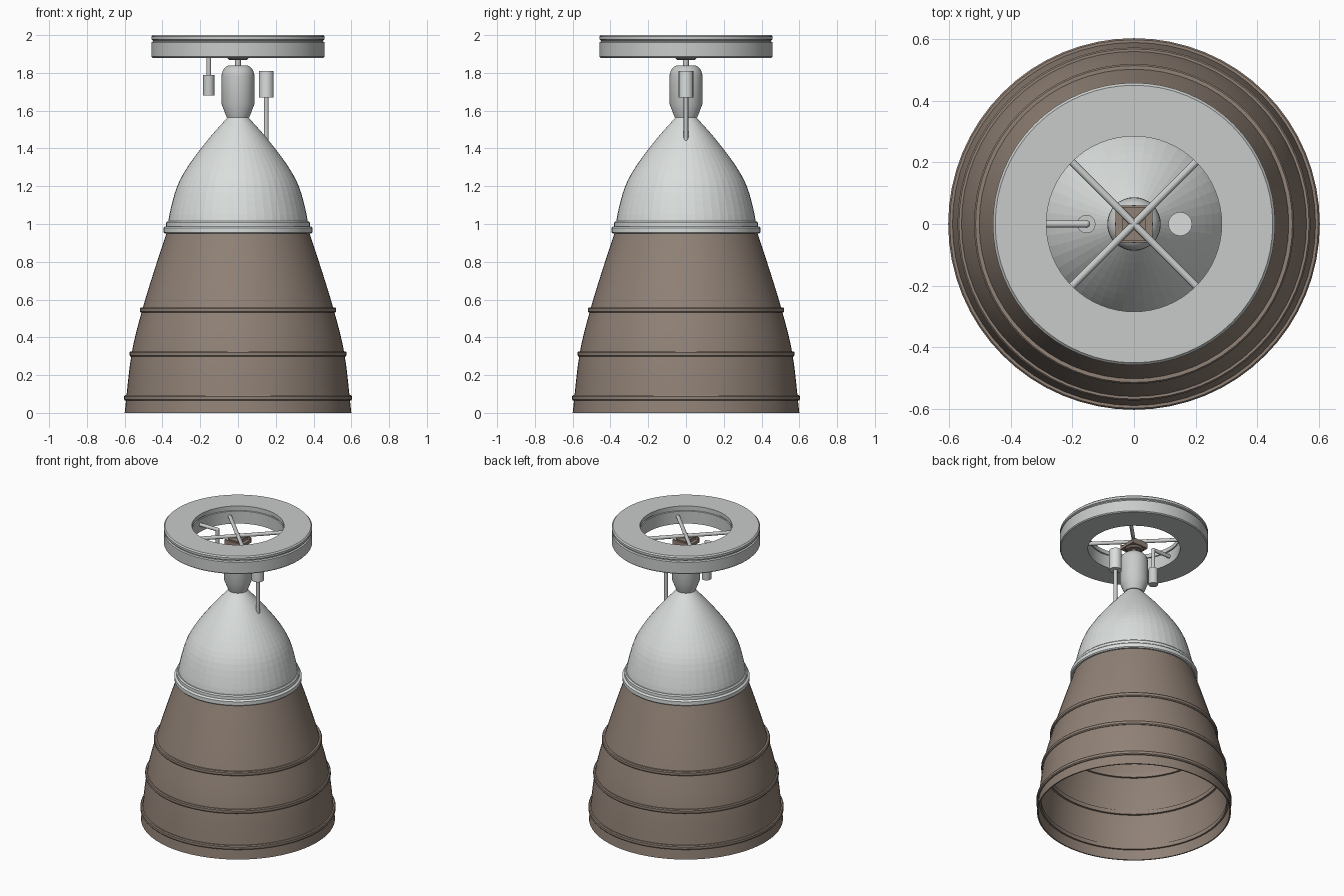
import bpy, bmesh, math
from mathutils import Vector

cube = bpy.data.objects.get("Cube")
if cube:
    bpy.data.objects.remove(cube, do_unlink=True)


def material(name, rgb):
    m = bpy.data.materials.new(name)
    m.use_nodes = True
    m.diffuse_color = (*rgb, 1)
    m.node_tree.nodes["Principled BSDF"].inputs["Base Color"].default_value = (*rgb, 1)
    return m


WHITE = material("white_metal", (0.70, 0.73, 0.72))
GREY = material("pale_grey_metal", (0.58, 0.60, 0.59))
BROWN = material("warm_brown", (0.28, 0.22, 0.18))


def finish(name, bm, mat, smooth=True):
    mesh = bpy.data.meshes.new(name)
    bmesh.ops.recalc_face_normals(bm, faces=bm.faces)
    bm.to_mesh(mesh)
    bm.free()
    ob = bpy.data.objects.new(name, mesh)
    bpy.context.collection.objects.link(ob)
    mesh.materials.append(mat)
    if smooth:
        bpy.ops.object.select_all(action="DESELECT")
        ob.select_set(True)
        bpy.context.view_layer.objects.active = ob
        bpy.ops.object.shade_smooth_by_angle(angle=math.radians(30))
    return ob


def lathe(name, profile, mat, closed=False, segments=48, centre=(0, 0), smooth=True):
    """Spin (radius, height) points about a vertical axis."""
    bm = bmesh.new()
    pts = profile + profile[:1] if closed else profile
    verts = [bm.verts.new((r, 0, z)) for r, z in pts]
    edges = [bm.edges.new(pair) for pair in zip(verts, verts[1:])]
    bmesh.ops.spin(bm, geom=verts + edges, cent=(0, 0, 0), axis=(0, 0, 1),
                   angle=math.tau, steps=segments)
    bmesh.ops.remove_doubles(bm, verts=bm.verts, dist=0.0005)
    bmesh.ops.translate(bm, verts=bm.verts, vec=(*centre, 0))
    return finish(name, bm, mat, smooth)


def rod(name, start, end, radius, mat):
    a, b = Vector(start), Vector(end)
    bm = bmesh.new()
    bmesh.ops.create_cone(bm, cap_ends=True, segments=16, radius1=radius,
                          radius2=radius, depth=(b - a).length)
    turn = (b - a).to_track_quat("Z", "Y").to_matrix()
    bmesh.ops.rotate(bm, verts=bm.verts, cent=(0, 0, 0), matrix=turn)
    bmesh.ops.translate(bm, verts=bm.verts, vec=(a + b) / 2)
    return finish(name, bm, mat)


def block(name, size, centre, mat):
    bm = bmesh.new()
    bmesh.ops.create_cube(bm, size=1)
    bmesh.ops.scale(bm, verts=bm.verts, vec=size)
    bmesh.ops.translate(bm, verts=bm.verts, vec=centre)
    return finish(name, bm, mat, False)


def curve_profile(points, steps=4):
    """Smooth the given (radius, height) points with a Catmull-Rom curve."""
    p = [Vector(q) for q in points]
    p = [2 * p[0] - p[1]] + p + [2 * p[-1] - p[-2]]
    out = []
    for a, b, c, d in zip(p, p[1:], p[2:], p[3:]):
        for i in range(steps):
            t = i / steps
            out.append(tuple(0.5 * (2 * b + (c - a) * t + (2 * a - 5 * b + 4 * c - d) * t * t
                                    + (3 * b - a - 3 * c + d) * t ** 3)))
    return out + [tuple(points[-1])]


# Nozzle skirt: thin open shell
skirt = curve_profile([(0.60, 0), (0.564, 0.31), (0.507, 0.545), (0.435, 0.78), (0.372, 0.97)])
inner = [(r - 0.008, z) for r, z in reversed(skirt)]
lathe("nozzle_skirt", skirt + inner, BROWN, closed=True, segments=64)

# Stiffening bands around the skirt
for label, r, z in (("lower", 0.604, 0.08), ("middle", 0.574, 0.312), ("upper", 0.52, 0.545)):
    lathe(label + "_band", [(r - 0.03, z - 0.014), (r - 0.005, z - 0.014), (r, z - 0.008),
                            (r, z + 0.008), (r - 0.005, z + 0.014), (r - 0.03, z + 0.014)],
          BROWN, closed=True, segments=64)

# Collar and the upper bell
lathe("bell_collar", [(0.365, 0.95), (0.388, 0.95), (0.394, 0.956), (0.394, 0.98),
                      (0.388, 0.986), (0.381, 0.988), (0.381, 1.008), (0.374, 1.015),
                      (0.362, 1.015)], WHITE, closed=True, segments=64)
bell = curve_profile([(0.37, 0.97), (0.363, 1.05), (0.322, 1.2), (0.255, 1.32),
                      (0.152, 1.455), (0.05, 1.57)])
lathe("upper_bell", bell, WHITE, smooth=False)

# Rounded chamber above the bell
dome = [(0.04 + 0.047 * math.cos(a), 1.782 + 0.058 * math.sin(a))
        for a in (math.radians(15 * i) for i in range(7))]
lathe("chamber", [(0, 1.565), (0.06, 1.565), (0.087, 1.635)] + dome + [(0, 1.84)],
      GREY, segments=32)

# Gimbal on top of the chamber
rod("gimbal_pin", (0, 0, 1.83), (0, 0, 1.93), 0.015, GREY)
lathe("gimbal_foot", [(0, 1.868), (0.045, 1.868), (0.062, 1.882), (0, 1.882)], BROWN, segments=16)
block("gimbal_block", (0.12, 0.12, 0.02), (0, 0, 1.888), BROWN)
block("gimbal_cap", (0.075, 0.11, 0.022), (0, 0, 1.908), BROWN)
for side in (-1, 1):
    block("gimbal_rail", (0.12, 0.01, 0.014), (0, side * 0.055, 1.904), BROWN)

# Mounting ring with a groove on its outer and inner walls
lathe("mounting_ring", [(0.285, 1.88), (0.453, 1.88), (0.459, 1.886), (0.459, 1.962),
                        (0.45, 1.967), (0.45, 1.972), (0.459, 1.977), (0.459, 1.992),
                        (0.451, 2.0), (0.285, 2.0), (0.285, 1.974), (0.291, 1.972),
                        (0.291, 1.967), (0.285, 1.965)], GREY, closed=True, segments=64)

# Crossed spokes inside the ring
reach = 0.288 * math.sqrt(0.5)
for label, s in (("first", 1), ("second", -1)):
    rod(label + "_spoke", (-reach, -s * reach, 1.93), (reach, s * reach, 1.93), 0.012, GREY)

# Left pump with its feed pipe down into the bell
rod("left_pump", (0.15, 0, 1.67), (0.15, 0, 1.81), 0.039, WHITE)
rod("left_feed_pipe", (0.15, 0, 1.43), (0.15, 0, 1.68), 0.012, GREY)

# Right pump with an elbow pipe to the ring
rod("right_pump", (-0.155, 0, 1.68), (-0.155, 0, 1.79), 0.03, GREY)
rod("right_riser", (-0.155, 0, 1.78), (-0.155, 0, 1.93), 0.012, GREY)
bm = bmesh.new()
bmesh.ops.create_uvsphere(bm, u_segments=16, v_segments=8, radius=0.0125)
bmesh.ops.translate(bm, verts=bm.verts, vec=(-0.155, 0, 1.93))
finish("right_elbow", bm, GREY)
rod("right_cross_pipe", (-0.155, 0, 1.93), (-0.288, 0, 1.93), 0.012, GREY)
